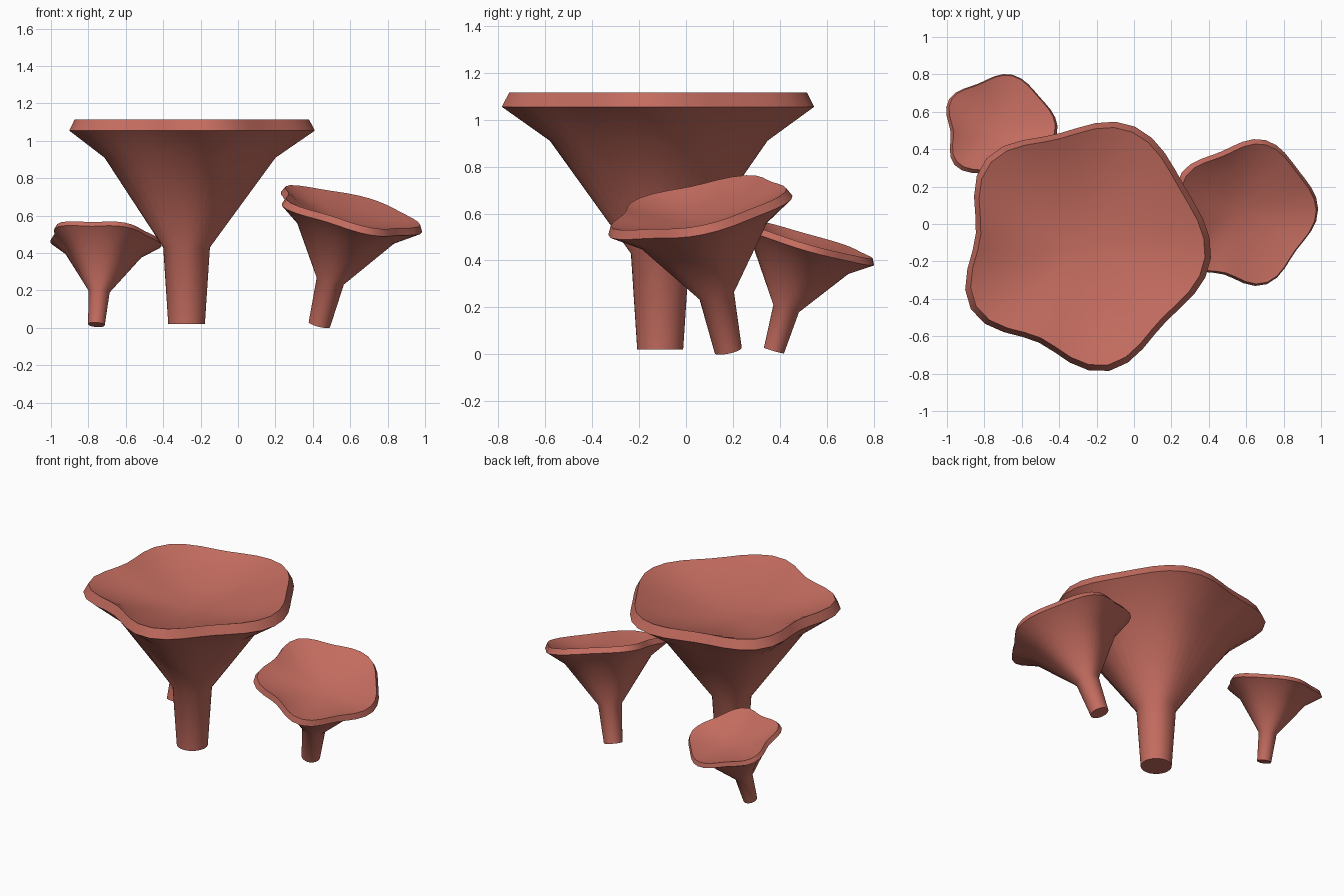
import bpy, bmesh
from math import sin, cos, pi, radians
from mathutils import Vector

cube = bpy.data.objects.get("Cube")
if cube:
    bpy.data.objects.remove(cube, do_unlink=True)

coral = bpy.data.materials.new("coral_red")
coral.use_nodes = True
colour = (0.55, 0.15, 0.115, 1)
coral.diffuse_color = colour
coral.node_tree.nodes["Principled BSDF"].inputs["Base Color"].default_value = colour

SEGMENTS = 40
RIM = 0.643
# radius, height, strength of the lobes: stem, funnel, rim, bowl
PROFILE = [
    (0.098, 0.0, 0), (0.125, 0.41, 0), (0.455, 0.89, 0.7), (RIM, 1.035, 1),
    (0.613, 1.095, 1), (0.46, 1.03, 0.5), (0.2, 0.97, 0.2),
]


def lobed(radius, angle, strength):
    """Radius of a ring with five soft lobes and uneven valleys."""
    valley = (1 - cos(5 * angle)) / 2
    depth = 0.092 - 0.03 * cos(angle - radians(36))
    wavy = 0.69 - valley * depth
    return radius * (1 + strength * (wavy / RIM - 1))


def mushroom(name, base, lean, size, turn):
    bm = bmesh.new()
    rings = []
    for radius, height, strength in PROFILE:
        ring = []
        for i in range(SEGMENTS):
            a = 2 * pi * i / SEGMENTS
            r = lobed(radius, a, strength)
            b = a + radians(turn)
            ring.append(bm.verts.new((r * cos(b), r * sin(b), height)))
        rings.append(ring)
    for low, high in zip(rings, rings[1:]):
        for i in range(SEGMENTS):
            j = (i + 1) % SEGMENTS
            bm.faces.new((low[i], low[j], high[j], high[i]))
    # flat foot and the centre of the bowl
    bm.faces.new(rings[0][::-1])
    centre = bm.verts.new((0, 0, 0.95))
    for i in range(SEGMENTS):
        bm.faces.new((rings[-1][i], rings[-1][(i + 1) % SEGMENTS], centre))

    mesh = bpy.data.meshes.new(name)
    bm.to_mesh(mesh)
    bm.free()
    mesh.materials.append(coral)
    obj = bpy.data.objects.new(name, mesh)
    bpy.context.collection.objects.link(obj)
    obj.location = base
    obj.scale = (size, size, size)
    obj.rotation_mode = 'QUATERNION'
    obj.rotation_quaternion = Vector((0, 0, 1)).rotation_difference(Vector(lean))
    bpy.ops.object.select_all(action='DESELECT')
    obj.select_set(True)
    bpy.context.view_layer.objects.active = obj
    bpy.ops.object.shade_smooth_by_angle(angle=radians(42))


mushroom("large_mushroom", (-0.275, -0.11, 0.02), (0, 0, 1), 1, -6)
mushroom("middle_mushroom", (0.435, 0.18, 0.017), (0.25, -0.21, 1), 0.6, 2)
mushroom("small_mushroom", (-0.757, 0.375, 0.017), (0.08, 0.29, 1), 0.455, 4)
